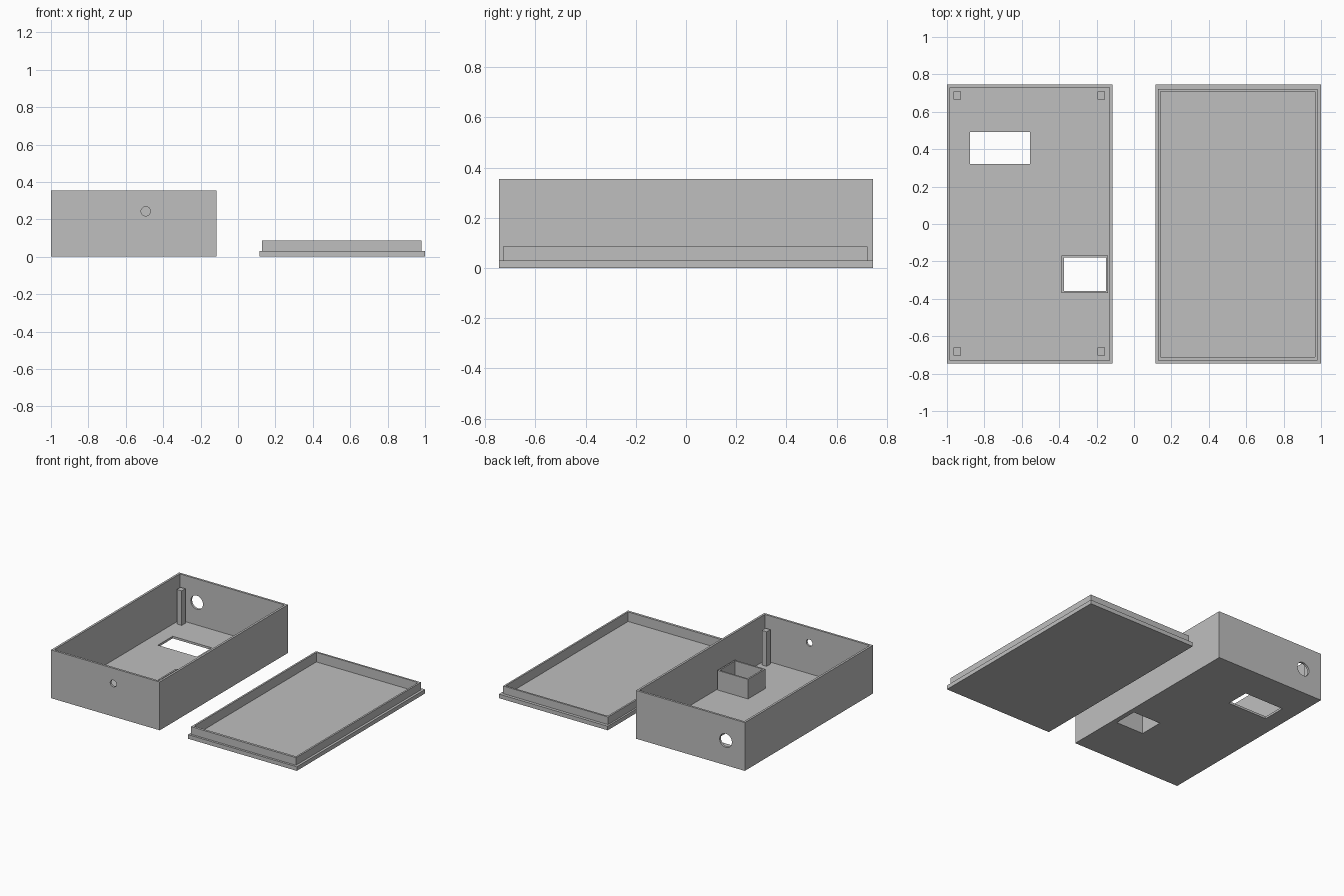
import bpy, bmesh
from math import pi
from mathutils import Matrix, Vector

if "Cube" in bpy.data.objects:
    bpy.data.objects.remove(bpy.data.objects["Cube"], do_unlink=True)

grey = bpy.data.materials.new("plain grey plastic")
grey.use_nodes = True
grey.diffuse_color = (0.52, 0.52, 0.52, 1)
grey.node_tree.nodes["Principled BSDF"].inputs["Base Color"].default_value = (0.52, 0.52, 0.52, 1)


def finish(name, bm):
    mesh = bpy.data.meshes.new(name)
    bm.to_mesh(mesh)
    bm.free()
    mesh.materials.append(grey)
    obj = bpy.data.objects.new(name, mesh)
    bpy.context.collection.objects.link(obj)
    return obj


def block(name, low, high):
    """Cuboid between two opposite corners."""
    low, high = Vector(low), Vector(high)
    bm = bmesh.new()
    bmesh.ops.create_cube(bm, size=1, matrix=Matrix.Translation((low + high) / 2)
                          @ Matrix.Diagonal((*(high - low), 1)))
    return finish(name, bm)


def drill(name, x, y, z, radius):
    """Round cutter running along y."""
    bm = bmesh.new()
    bmesh.ops.create_cone(bm, cap_ends=True, segments=32, radius1=radius, radius2=radius,
                          depth=0.1, matrix=Matrix.Translation((x, y, z))
                          @ Matrix.Rotation(pi / 2, 4, "X"))
    return finish(name, bm)


def combine(target, tool, operation):
    """Apply a boolean and discard the tool object."""
    mod = target.modifiers.new("boolean", "BOOLEAN")
    mod.operation, mod.solver, mod.object = operation, "EXACT", tool
    tool.hide_render = True
    graph = bpy.context.evaluated_depsgraph_get()
    graph.update()
    mesh = bpy.data.meshes.new_from_object(target.evaluated_get(graph))
    target.modifiers.clear()
    target.data = mesh
    bpy.data.objects.remove(tool, do_unlink=True)


WALL, FLOOR, HEIGHT = 0.016, 0.016, 0.355
LEFT, RIGHT, HALF = -1.0, -0.115, 0.745

# Open case
case = block("case", (LEFT, -HALF, 0), (RIGHT, HALF, HEIGHT))
combine(case, block("cavity", (LEFT + WALL, WALL - HALF, FLOOR),
                    (RIGHT - WALL, HALF - WALL, HEIGHT + 0.1)), "DIFFERENCE")

# Square holder rising around an opening in the floor
combine(case, block("holder", (-0.387, -0.369, 0.005), (-0.139, -0.168, 0.16)), "UNION")
combine(case, block("holder_opening", (-0.375, -0.357, -0.1), (-0.15, -0.18, 0.3)), "DIFFERENCE")

# Floor window and round holes in the end walls
combine(case, block("window", (-0.876, 0.32, -0.1), (-0.557, 0.492, 0.1)), "DIFFERENCE")
combine(case, drill("front_hole", -0.493, -HALF, 0.243, 0.025), "DIFFERENCE")
combine(case, drill("back_hole", -0.845, HALF, 0.182, 0.05), "DIFFERENCE")

# Corner posts
for side, x in (("right", -0.944), ("left", -0.174)):
    for end, y in (("front", -0.682), ("back", 0.687)):
        block(f"{end}_{side}_post", (x - 0.02, y - 0.021, FLOOR), (x + 0.02, y + 0.021, 0.27))

# Lid with a raised lip, hollowed from above
lid = block("lid", (0.115, -HALF, 0), (1, HALF, 0.03))
combine(lid, block("lip", (0.128, -0.729, 0.01), (0.982, 0.723, 0.086)), "UNION")
combine(lid, block("lid_hollow", (0.141, -0.711, FLOOR), (0.969, 0.709, 0.2)), "DIFFERENCE")
